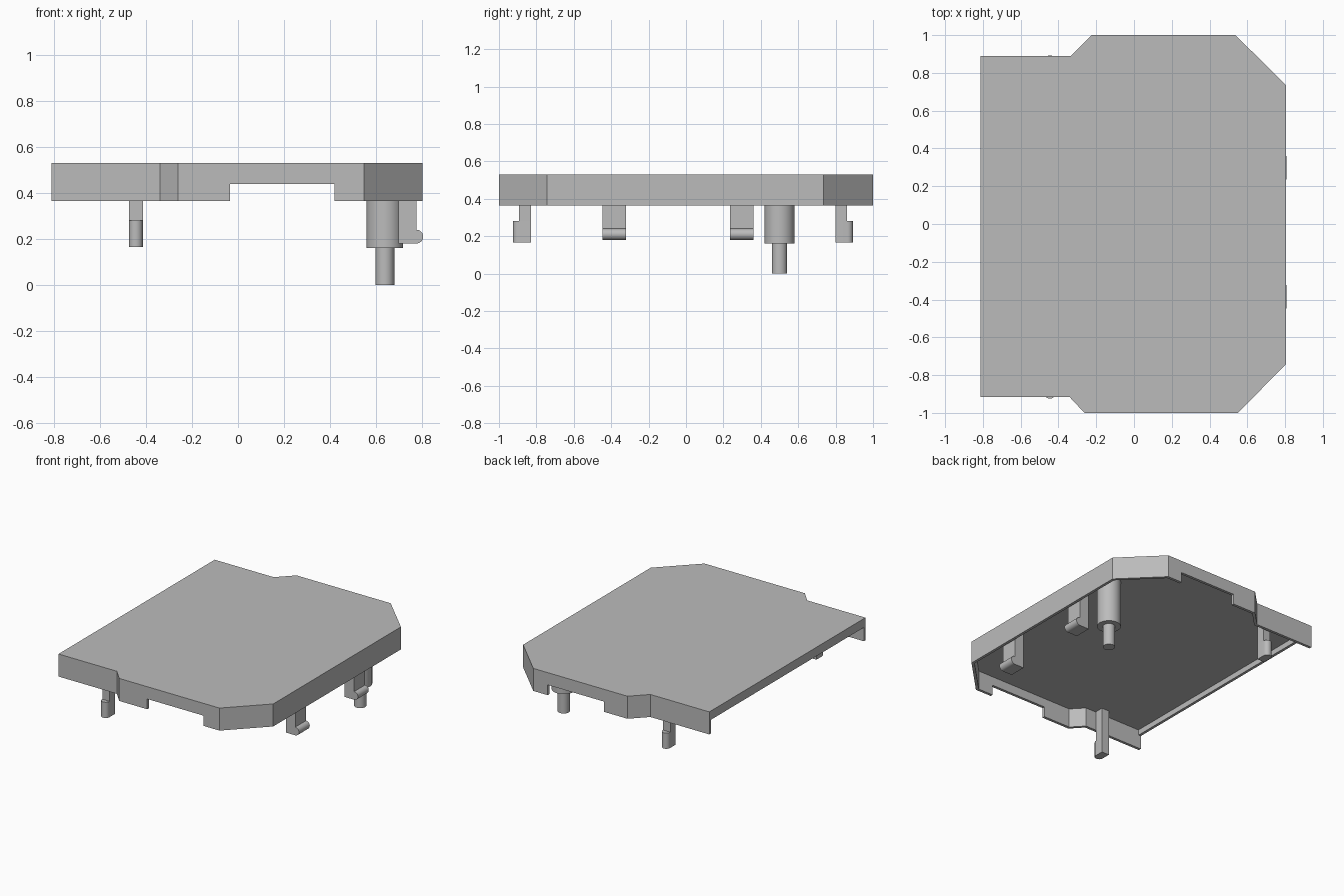
import bpy, bmesh, math
from mathutils import Vector

if "Cube" in bpy.data.objects:
    bpy.data.objects.remove(bpy.data.objects["Cube"])

TOP, UNDER, RIM, NOTCH, LIP = 0.53, 0.505, 0.365, 0.44, 0.465
WALL = 0.02

grey = bpy.data.materials.new("plain grey")
grey.diffuse_color = (0.5, 0.5, 0.5, 1)
grey.use_nodes = True
grey.node_tree.nodes["Principled BSDF"].inputs["Base Color"].default_value = grey.diffuse_color


def finish(name, bm, smooth=False):
    bmesh.ops.remove_doubles(bm, verts=bm.verts, dist=1e-5)
    bmesh.ops.recalc_face_normals(bm, faces=bm.faces)
    me = bpy.data.meshes.new(name)
    bm.to_mesh(me)
    bm.free()
    me.materials.append(grey)
    ob = bpy.data.objects.new(name, me)
    bpy.context.collection.objects.link(ob)
    if smooth:
        bpy.ops.object.select_all(action='DESELECT')
        ob.select_set(True)
        bpy.context.view_layer.objects.active = ob
        bpy.ops.object.shade_smooth_by_angle(angle=math.radians(35))
    return ob


def prism(name, profile, offset):
    """Extrude a closed 3D profile along an offset vector."""
    bm = bmesh.new()
    face = bm.faces.new([bm.verts.new(p) for p in profile])
    ext = bmesh.ops.extrude_face_region(bm, geom=[face])
    moved = [g for g in ext["geom"] if isinstance(g, bmesh.types.BMVert)]
    bmesh.ops.translate(bm, verts=moved, vec=offset)
    return finish(name, bm, True)


def arc(cx, cy, r, a0, a1, n=12):
    angles = [math.radians(a0 + (a1 - a0) * i / n) for i in range(n + 1)]
    return [(cx + r * math.cos(a), cy + r * math.sin(a)) for a in angles]


# Cover: outline corners (counter-clockwise) and the wall bottom of the edge that follows
outline = [
    (-0.812, -0.917, RIM), (-0.34, -0.917, RIM), (-0.262, -1.0, RIM),
    (-0.035, -1.0, NOTCH), (0.42, -1.0, RIM), (0.55, -1.0, RIM),
    (0.805, -0.742, RIM), (0.805, 0.735, RIM), (0.537, 1.0, RIM),
    (0.42, 1.0, NOTCH), (-0.035, 1.0, RIM), (-0.225, 1.0, RIM),
    (-0.335, 0.89, RIM), (-0.812, 0.89, RIM),
    (-0.812, 0.87, LIP), (-0.812, -0.897, RIM)]
outer = [Vector(p[:2]) for p in outline]
low = [p[2] for p in outline]
n = len(outer)
inner = []
for i in range(n):
    d0 = (outer[i] - outer[i - 1]).normalized()
    d1 = (outer[(i + 1) % n] - outer[i]).normalized()
    n0, n1 = Vector((-d0.y, d0.x)), Vector((-d1.y, d1.x))
    inner.append(outer[i] + (n0 + n1) * (WALL / (1 + n0.dot(n1))))

bm = bmesh.new()


def face(*pts):
    bm.faces.new([bm.verts.new((p.x, p.y, z)) for p, z in pts])


face(*[(p, TOP) for p in outer])
bmesh_inner = [p for i, p in enumerate(inner) if (p - inner[i - 1]).length > 1e-4]
face(*[(p, UNDER) for p in reversed(bmesh_inner)])
for i in range(n):
    j, z = (i + 1) % n, low[i]
    a, b, c, d = outer[i], outer[j], inner[j], inner[i]
    face((a, z), (b, z), (b, TOP), (a, TOP))
    if (c - d).length > 1e-4:
        face((c, z), (d, z), (d, UNDER), (c, UNDER))
        face((a, z), (d, z), (c, z), (b, z))
    else:
        face((a, z), (d, z), (b, z))
    if low[i - 1] != z:                      # step where the wall height changes
        face((a, low[i - 1]), (d, low[i - 1]), (d, z), (a, z))
finish("cover", bm)

# Stepped locating peg
for name, r, z0, z1 in (("peg_body", 0.08, 0.16, UNDER), ("peg_pin", 0.041, 0.0, 0.16)):
    prism(name, [(x, y, z0) for x, y in arc(0.64, 0.5, r, 0, 352.5, 47)], (0, 0, z1 - z0))

# Snap clips along the right wall, rounded bead at the foot
for name, y in (("right_clip_front", -0.447), ("right_clip_back", 0.235)):
    side = [(0.70, UNDER), (0.70, 0.18)] + arc(0.777, 0.21, 0.03, -90, 90) + [(0.777, UNDER)]
    prism(name, [(x, y, z) for x, z in side], (0, 0.125, 0))

# Snap clips near the left end: arm with an upright rounded catch facing outwards
for name, s, edge in (("front_clip", -1, -0.925), ("back_clip", 1, 0.893)):
    x0, x1 = -0.475, -0.415
    yi, ya = edge - s * 0.095, edge - s * 0.033
    prism(name + "_arm", [(x0, yi, 0.28), (x1, yi, 0.28), (x1, ya, 0.28), (x0, ya, 0.28)],
          (0, 0, UNDER - 0.28))
    foot = [(x0, yi), (x1, yi)] + arc(-0.445, edge - s * 0.03, 0.03, 0, s * 180)
    prism(name + "_catch", [(x, y, 0.165) for x, y in foot], (0, 0, 0.115))
